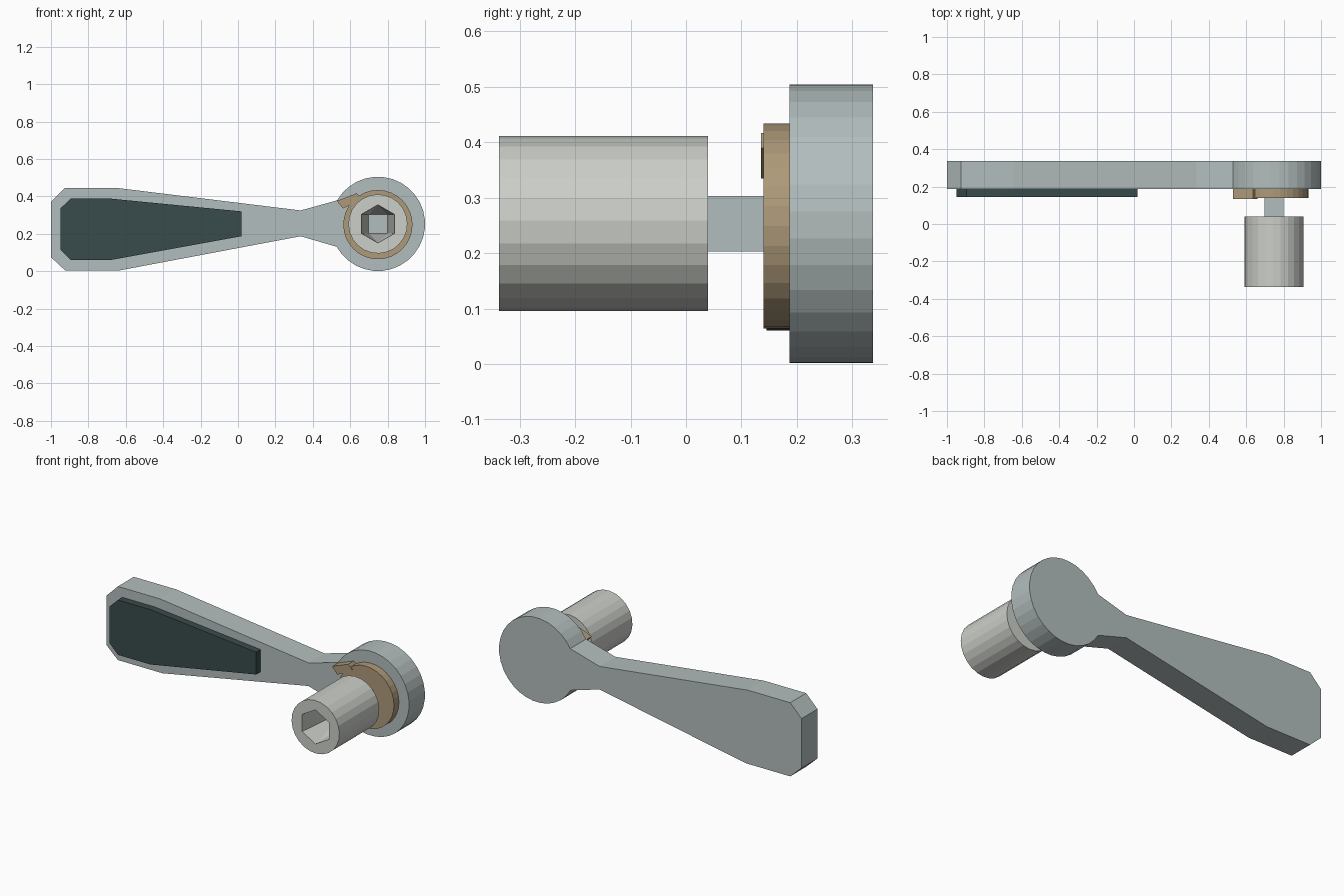
import bpy, bmesh
from math import cos, sin, radians

if "Cube" in bpy.data.objects:
    bpy.data.objects.remove(bpy.data.objects["Cube"])

CX, CZ = 0.748, 0.253  # axis of the drive head


def material(name, rgb):
    m = bpy.data.materials.new(name)
    m.diffuse_color = (*rgb, 1)
    m.use_nodes = True
    m.node_tree.nodes["Principled BSDF"].inputs["Base Color"].default_value = m.diffuse_color
    return m


def finish(name, bm, mat=None):
    bmesh.ops.recalc_face_normals(bm, faces=bm.faces[:])
    me = bpy.data.meshes.new(name)
    bm.to_mesh(me)
    bm.free()
    ob = bpy.data.objects.new(name, me)
    bpy.context.collection.objects.link(ob)
    if mat:
        me.materials.append(mat)
    return ob


def prism(name, outline, y0, y1, mat):
    """Extrude an (x, z) outline from y0 to y1."""
    bm = bmesh.new()
    f = bm.faces.new([bm.verts.new((x, y0, z)) for x, z in outline])
    ext = bmesh.ops.extrude_face_region(bm, geom=[f], use_keep_orig=True)
    for v in ext["geom"]:
        if isinstance(v, bmesh.types.BMVert):
            v.co.y = y1
    return finish(name, bm, mat)


def arc(r, n, start=0, sweep=360, cz=CZ):
    """n points on a circle around the head axis (an open arc includes its end)."""
    div = n if sweep == 360 else n - 1
    angles = [radians(start + sweep * i / div) for i in range(n)]
    return [(CX + r * cos(a), cz + r * sin(a)) for a in angles]


steel = material("steel", (0.45, 0.51, 0.51))
chrome = material("chrome", (0.60, 0.62, 0.58))
bronze = material("bronze", (0.42, 0.32, 0.19))
rubber = material("rubber", (0.04, 0.07, 0.07))

# Handle and round head as one plate
handle = [(0.335, 0.325), (-0.645, 0.445), (-0.925, 0.445), (-1.0, 0.37),
          (-1.0, 0.075), (-0.925, 0.005), (-0.63, 0.005), (0.335, 0.187)]
prism("wrench_body", handle + arc(0.252, 28, -151, 301), 0.187, 0.337, steel)

# Dark grip inlay
grip = [(0.018, 0.32), (-0.68, 0.388), (-0.895, 0.388), (-0.95, 0.335),
        (-0.95, 0.115), (-0.895, 0.06), (-0.68, 0.06), (0.018, 0.187)]
prism("grip_pad", grip, 0.145, 0.19, rubber)

# Direction selector ring and its thumb lever
prism("selector_ring", arc(0.185, 32, cz=0.249), 0.14, 0.19, bronze)
lever = [(0.528, 0.376), (0.635, 0.417), (0.66, 0.39), (0.61, 0.36), (0.562, 0.335)]
prism("selector_lever", lever, 0.135, 0.188, bronze)

# Square drive shank
s = 0.05
square = [(CX - s, CZ - s), (CX + s, CZ - s), (CX + s, CZ + s), (CX - s, CZ + s)]
prism("drive_shank", square, 0.034, 0.145, steel)

# Socket, with a hexagonal mouth tapering to the square drive
socket = prism("socket", arc(0.158, 24, 2), -0.337, 0.04, chrome)
bm = bmesh.new()
for x, z in arc(0.102, 6, 30):
    bm.verts.new((x, -0.338, z))
for x, z in square:
    bm.verts.new((x, 0.035, z))
bmesh.ops.convex_hull(bm, input=bm.verts[:])
cutter = finish("socket_cutter", bm, chrome)
cutter.hide_render = True
cutter.hide_set(True)
cut = socket.modifiers.new("mouth", "BOOLEAN")
cut.object = cutter
cut.operation = "DIFFERENCE"
cut.solver = "EXACT"
